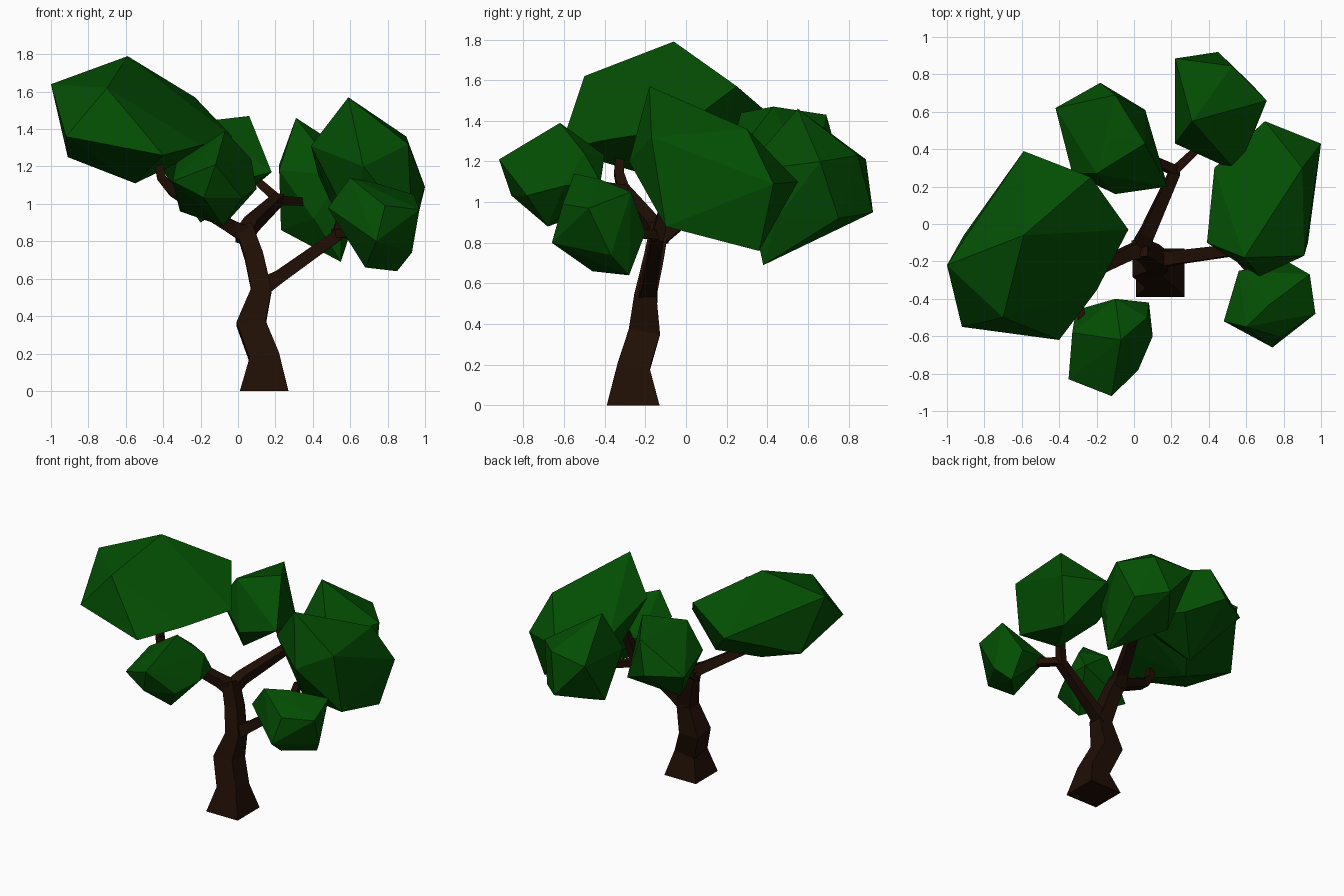
import bpy, bmesh
from mathutils import Vector

if "Cube" in bpy.data.objects:
    bpy.data.objects.remove(bpy.data.objects["Cube"])


def material(name, rgb):
    m = bpy.data.materials.new(name)
    m.diffuse_color = (*rgb, 1)
    m.use_nodes = True
    m.node_tree.nodes["Principled BSDF"].inputs["Base Color"].default_value = m.diffuse_color
    return m


BARK = material("bark", (0.014, 0.0045, 0.0015))
LEAF = material("leaf", (0.001, 0.075, 0.001))


def finish(bm, name, mat):
    bmesh.ops.recalc_face_normals(bm, faces=bm.faces)
    mesh = bpy.data.meshes.new(name)
    bm.to_mesh(mesh)
    bm.free()
    mesh.materials.append(mat)
    bpy.context.collection.objects.link(bpy.data.objects.new(name, mesh))


def limb(name, path, ref):
    """Square tube along (x, y, z, half width) stations."""
    bm = bmesh.new()
    pts = [Vector(p[:3]) for p in path]
    rings = []
    for i, p in enumerate(pts):
        d = (pts[min(i + 1, len(pts) - 1)] - pts[max(i - 1, 0)]).normalized()
        u = Vector(ref)
        u = (u - d * u.dot(d)).normalized()
        v = d.cross(u)
        r = path[i][3]
        rings.append([bm.verts.new(p + r * (a * u + b * v))
                      for a, b in ((-1, -1), (1, -1), (1, 1), (-1, 1))])
    for lo, hi in zip(rings, rings[1:]):
        for k in range(4):
            n = (k + 1) % 4
            bm.faces.new((lo[k], lo[n], hi[n], hi[k]))
    bm.faces.new(rings[0])
    bm.faces.new(rings[-1])
    finish(bm, name, BARK)


def clump(name, *keys):
    """Icosahedron whose nearest corners are pulled onto the key points."""
    keys = [Vector(k) for k in keys]
    lo = Vector([min(k[i] for k in keys) for i in range(3)])
    hi = Vector([max(k[i] for k in keys) for i in range(3)])
    mid, half = (lo + hi) / 2, (hi - lo) / 2
    bm = bmesh.new()
    bmesh.ops.create_icosphere(bm, subdivisions=1, radius=1)
    for v in bm.verts:
        v.co = mid + Vector([v.co[i] * half[i] * 0.9 for i in range(3)])
    free = list(bm.verts)
    for k in keys:
        v = min(free, key=lambda w: (w.co - k).length)
        v.co = k
        free.remove(v)
    # rebuild as a clean convex faceted shell
    corners = [v.co.copy() for v in bm.verts]
    bm.clear()
    for c in corners:
        bm.verts.new(c)
    bmesh.ops.convex_hull(bm, input=bm.verts[:])
    loose = [v for v in bm.verts if not v.link_faces]
    bmesh.ops.delete(bm, geom=loose, context='VERTS')
    finish(bm, name, LEAF)


X, Y, Z = (1, 0, 0), (0, 1, 0), (0, 0, 1)

# Trunk and branches
limb("trunk", [(.14, -.26, 0, .13), (.14, -.26, .18, .08), (.07, -.205, .36, .078),
               (.125, -.2, .54, .055), (.085, -.16, .72, .05), (.03, -.13, .88, .045)], X)
limb("right_branch", [(.12, -.19, .55, .05), (.22, -.18, .61, .036),
                      (.53, -.14, .83, .03), (.57, -.1, 1.0, .022)], Y)
limb("right_front_twig", [(.52, -.13, .84, .025), (.68, -.32, .85, .02)], Z)
limb("back_branch", [(.03, -.14, .82, .045), (.07, -.05, .89, .038),
                     (.22, .28, 1.03, .028)], X)
limb("back_right_twig", [(.19, .26, 1.02, .026), (.38, .44, 1.01, .02)], Z)
limb("back_left_twig", [(.23, .28, 1.01, .026), (.06, .36, 1.16, .02)], Y)
limb("left_branch", [(.05, -.13, .83, .045), (-.04, -.16, .88, .036),
                     (-.34, -.31, 1.06, .028), (-.41, -.33, 1.14, .024),
                     (-.44, -.32, 1.3, .02)], Y)
limb("left_front_twig", [(-.3, -.29, 1.06, .024), (-.28, -.52, 1.1, .018)], X)

# Leaf clumps
clump("left_leaves", (-.59, -.06, 1.79), (-1, -.22, 1.64), (-.23, .25, 1.57),
      (-.7, -.5, 1.62), (-.4, -.62, 1.26), (-.92, -.55, 1.36), (-.59, .39, 1.45),
      (-.03, -.03, 1.36), (-.55, -.11, 1.11), (-.91, -.06, 1.25), (-.35, .15, 1.21))
clump("back_left_leaves", (.06, .43, 1.47), (-.2, .27, 1.44), (-.42, .62, 1.2),
      (-.1, .69, 1.43), (-.18, .755, 1.2), (.18, .2, 1.17), (-.1, .16, 1.1),
      (-.2, .35, .9), (.06, .61, 1.07), (-.33, .27, 1.25))
clump("back_right_leaves", (.31, .55, 1.46), (.22, .885, 1.21), (.45, .92, .95),
      (.55, .38, .69), (.23, .63, .86), (.71, .66, 1.2), (.55, .28, 1.15),
      (.22, .43, 1.18))
clump("right_leaves", (.59, -.18, 1.57), (.9, .3, 1.36), (1, .43, 1.09),
      (.67, -.28, 1.2), (.39, -.1, 1.31), (.93, -.1, .88), (.92, .36, .76),
      (.7, .55, 1.1), (.91, -.17, 1.32), (.43, .3, 1.15), (.6, -.08, .9),
      (.5, .2, 1.0))
clump("front_right_leaves", (.6, -.55, 1.14), (.48, -.52, .98), (.74, -.66, .8),
      (.97, -.48, .97), (.94, -.27, 1.05), (.85, -.28, .64), (.93, -.37, .74),
      (.68, -.46, .66), (.82, -.2, .85), (.56, -.25, .9))
clump("front_leaves", (-.07, -.62, 1.39), (-.12, -.92, 1.21), (-.35, -.83, 1.12),
      (-.33, -.58, 1.22), (.07, -.5, 1.24), (-.1, -.4, 1.23), (.08, -.42, 1.1),
      (.1, -.6, 1.08), (-.08, -.68, .88), (-.31, -.46, .96))
